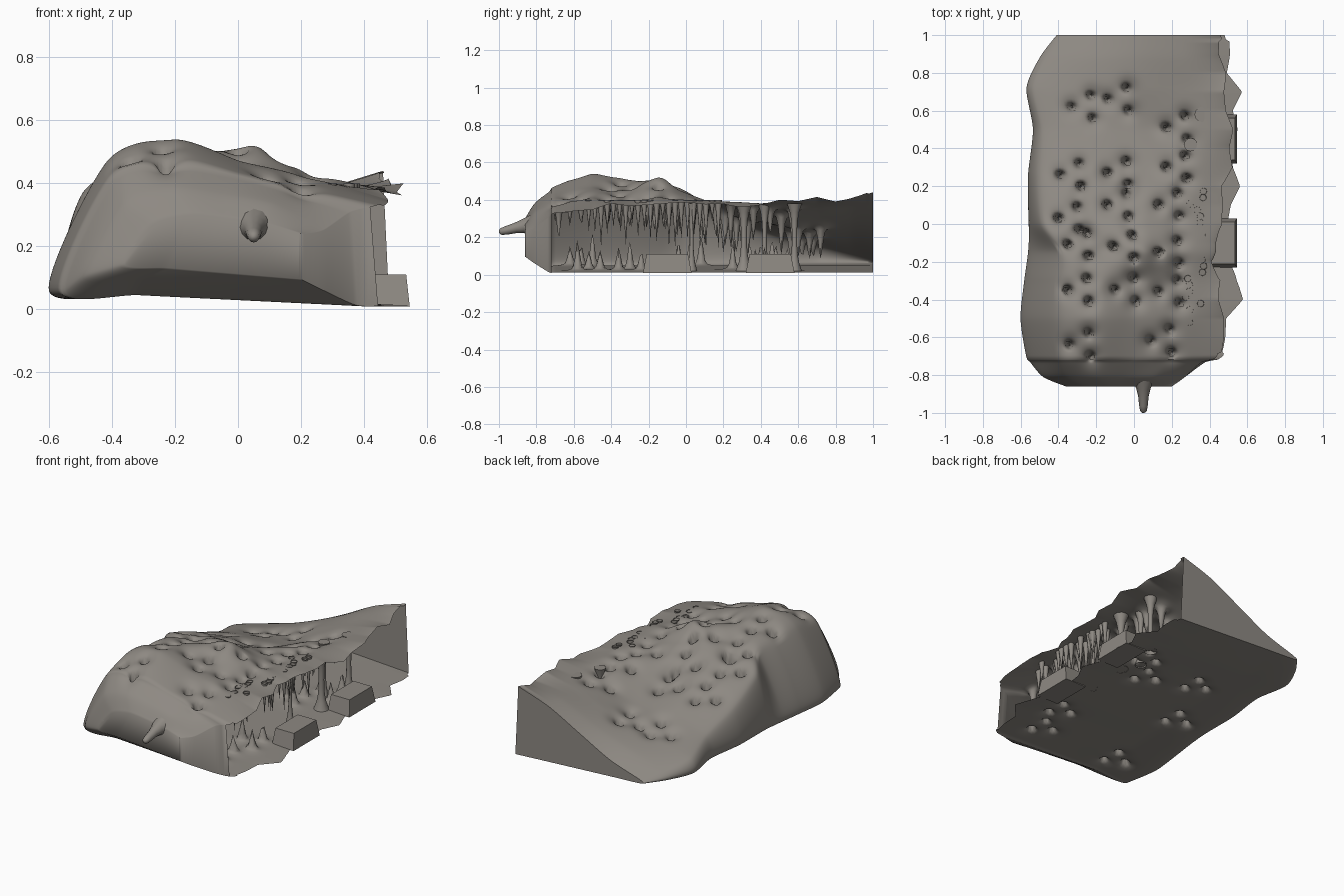
import bpy, bmesh, math, random
from mathutils import Vector

random.seed(4)
cube = bpy.data.objects.get("Cube")
if cube:
    bpy.data.objects.remove(cube)

stone = bpy.data.materials.new("warm grey stone")
stone.use_nodes = True
COLOUR = (.27, .25, .225, 1)
stone.diffuse_color = COLOUR
stone.node_tree.nodes["Principled BSDF"].inputs["Base Color"].default_value = COLOUR


def finish(name, bm, angle=60):
    """Turn a bmesh into a shaded, coloured object."""
    mesh = bpy.data.meshes.new(name)
    bm.to_mesh(mesh)
    bm.free()
    mesh.materials.append(stone)
    obj = bpy.data.objects.new(name, mesh)
    bpy.context.collection.objects.link(obj)
    bpy.ops.object.select_all(action="DESELECT")
    obj.select_set(True)
    bpy.context.view_layer.objects.active = obj
    bpy.ops.object.shade_smooth_by_angle(angle=math.radians(angle))
    return obj


def spline(points, span, t):
    """Smooth curve through the points, evaluated on one span."""
    last = len(points) - 1
    a, b, c, d = (points[min(max(span + k, 0), last)] for k in (-1, 0, 1, 2))
    m, n = (c - a) * .4, (d - b) * .4
    t2, t3 = t * t, t * t * t
    return (b * (2 * t3 - 3 * t2 + 1) + m * (t3 - 2 * t2 + t)
            + c * (3 * t2 - 2 * t3) + n * (t3 - t2))


def add_tube(bm, centres, radii, sides=12):
    """Loft circles along a path and close the far end."""
    rings = []
    for i, (centre, radius) in enumerate(zip(centres, radii)):
        ahead = centres[min(i + 1, len(centres) - 1)] - centres[max(i - 1, 0)]
        turn = ahead.to_track_quat("Z", "Y")
        rings.append([bm.verts.new(centre + turn @ Vector((
            radius * math.cos(math.tau * k / sides),
            radius * math.sin(math.tau * k / sides), 0))) for k in range(sides)])
    for low, high in zip(rings, rings[1:]):
        for k in range(sides):
            n = (k + 1) % sides
            bm.faces.new((low[k], low[n], high[n], high[k]))
    bm.faces.new(rings[-1])


# Cave stations: y, left edge, four roof heights, lip x, lip height, floor edge x
STATIONS = [
    (-.86, -.36, .27, .30, .29, .27, .2, .24, .2),
    (-.81, -.48, .33, .38, .36, .33, .27, .25, .27),
    (-.73, -.55, .41, .45, .42, .37, .36, .31, .38),
    (-.70, -.57, .43, .48, .43, .38, .44, .33, .47),
    (-.5, -.6, .47, .54, .47, .42, .44, .36, .52),
    (-.3, -.58, .45, .51, .47, .42, .42, .37, .55),
    (-.15, -.56, .44, .47, .53, .43, .46, .39, .52),
    (0, -.55, .38, .43, .45, .41, .43, .4, .53),
    (.25, -.55, .28, .34, .33, .40, .48, .37, .55),
    (.5, -.52, .2, .25, .27, .36, .5, .4, .55),
    (.72, -.55, .15, .2, .27, .36, .5, .4, .53),
    (.88, -.48, .11, .18, .27, .37, .48, .41, .51),
    (1, -.39, .08, .15, .26, .37, .46, .44, .48),
]


def section(y, left, z1, z2, z3, z4, lip_x, lip_z, floor_x):
    """Control points from the roof lip, round the left wall, to the floor edge."""
    top = left + (z1 - .06) * (.45 if y < -.1 else .2)
    heights = (z1, z2, z3, z4, lip_z)
    roof = [Vector((top + (lip_x - top) * k / 4, y, z)) for k, z in enumerate(heights)]
    rise = max(0, -.74 - y) * .7
    floor = [Vector((left + (floor_x - left) * k / 4, y, .06 - .012 * k + rise))
             for k in range(5)]
    return roof[::-1] + floor


# Drip clusters: each centre carries three spikes
TRIPLE = ((-.06, 0), (.04, .06), (.05, -.06))
ROOF_CLUSTERS = (
    (-.28, -.64), (.15, -.62), (-.29, -.35), (-.04, -.35), (.19, -.36),
    (-.05, -.12), (.19, -.15), (-.29, -.11), (-.08, .1), (.19, .1), (-.33, .26),
    (-.08, .27), (.23, .3), (-.34, .03), (.23, .51), (-.27, .62), (-.08, .66))
FLOOR_CLUSTERS = ((.3, .48), (.16, .31), (-.15, .4), (-.32, .02),
                  (-.34, -.56), (.25, -.52), (.3, -.3))


def scatter(clusters, low, high):
    return [(x + dx, y + dy, random.uniform(low, high))
            for x, y in clusters for dx, dy in TRIPLE]


def pull(p, spikes, dip, room):
    """Depth by which the spikes draw the surface into the cave."""
    total = 0
    for x, y, length in spikes:
        if abs(p.x - x) < .12 and abs(p.y - y) < .12:
            r2 = (p.x - x) ** 2 + (p.y - y) ** 2
            total += dip * math.exp(-r2 / .0024)
            total += min(length, room) * math.exp(-r2 / .00022)
    return total


roof_spikes = scatter(ROOF_CLUSTERS, .12, .25)
floor_spikes = scatter(FLOOR_CLUSTERS, .08, .18)

# Cave shell: one open surface with its drips drawn out of it
controls = [section(*row) for row in STATIONS]
COLUMNS = len(controls[0])
SPAN = 20
rows = []
for s in range(len(controls) - 1):
    steps = max(3, round((STATIONS[s + 1][0] - STATIONS[s][0]) / .011))
    final = s == len(controls) - 2
    for k in range(steps + final):
        rows.append([spline([c[i] for c in controls], s, k / steps)
                     for i in range(COLUMNS)])

# Ragged broken rims, varied along the opening
rims = [[random.uniform(-.04, .04) for k in range(24)] for side in range(2)]


def ragged(side, y):
    place = (y + 1) * 10
    k = int(place)
    edge = rims[side]
    return edge[k] + (edge[k + 1] - edge[k]) * (place - k)


bm = bmesh.new()
grid = []
for row in rows:
    y = row[0].y
    line = [spline(row, i, k / SPAN) for i in range(COLUMNS - 1) for k in range(SPAN)]
    line.append(row[-1].copy())
    count = len(line)
    if -.68 < y < .97:
        for k in range(SPAN):
            weight = (1 - k / SPAN) ** 2
            line[k].x += ragged(0, y) * weight
            line[k].z += ragged(1, y) * weight * .4
            line[-1 - k].x += ragged(1, y) * weight
    half = 4 * SPAN
    moved = [p.copy() for p in line]
    for k in range(half + 1):
        roof, floor = line[k], line[-1 - k]
        room = max(0, (roof.z - floor.z) * .8 - .03)
        moved[k].z -= pull(roof, roof_spikes, .028, room)
        moved[-1 - k].z += pull(floor, floor_spikes, .015, room)
    grid.append([bm.verts.new(p) for p in moved])

for a, b in zip(grid, grid[1:]):
    for i in range(count - 1):
        bm.faces.new((a[i], b[i], b[i + 1], a[i + 1]))
    # The front part is closed along its right side
    if b[0].co.y < -.71:
        bm.faces.new((a[-1], b[-1], b[0], a[0]))
# End walls between roof and floor
for ends in (grid[0], grid[-1][::-1]):
    for i in range(count // 2):
        j = count - 1 - i
        if j - i > 2:
            bm.faces.new((ends[i], ends[i + 1], ends[j - 1], ends[j]))
finish("cave_shell", bm)

# Horn that sticks out of the front wall
bm = bmesh.new()
horn = [Vector((.05, y, z)) for y, z in
        ((-.83, .26), (-.87, .26), (-.91, .25), (-.96, .237), (-.99, .23), (-1, .228))]
add_tube(bm, horn, (.06, .038, .028, .023, .018, .006))
finish("front_horn", bm)

# Waisted columns and thin drips along the opening
bm = bmesh.new()
for x, y, base, waist in ((.36, .31, .045, .016), (.36, .58, .04, .014),
                          (.34, .03, .03, .01), (.3, .42, .035, .012)):
    path = [Vector((x, y, .02 + .36 * k / 8)) for k in range(9)]
    add_tube(bm, path, [waist + (base - waist) * abs(k / 4 - 1) ** 3 for k in range(9)])
finish("columns", bm)

bm = bmesh.new()
for k in range(22):
    x, y = random.uniform(.27, .37), -.52 + k * .033
    length = random.uniform(.1, .26)
    path = [Vector((x, y, .4 - length * t / 5)) for t in range(6)]
    add_tube(bm, path, [.018 * (1 - t / 5) ** 1.3 + .001 for t in range(6)], 8)
finish("rim_drips", bm)

# Two tapered blocks on the floor edge
for name, y in (("front_block", -.1), ("rear_block", .45)):
    bm = bmesh.new()
    bmesh.ops.create_cube(bm, size=1)
    for v in bm.verts:
        taper = .85 if v.co.z > 0 else 1
        v.co = Vector((.47 + v.co.x * .15 * taper, y + v.co.y * .26 * taper,
                       .06 + v.co.z * .1))
    finish(name, bm, 30)
